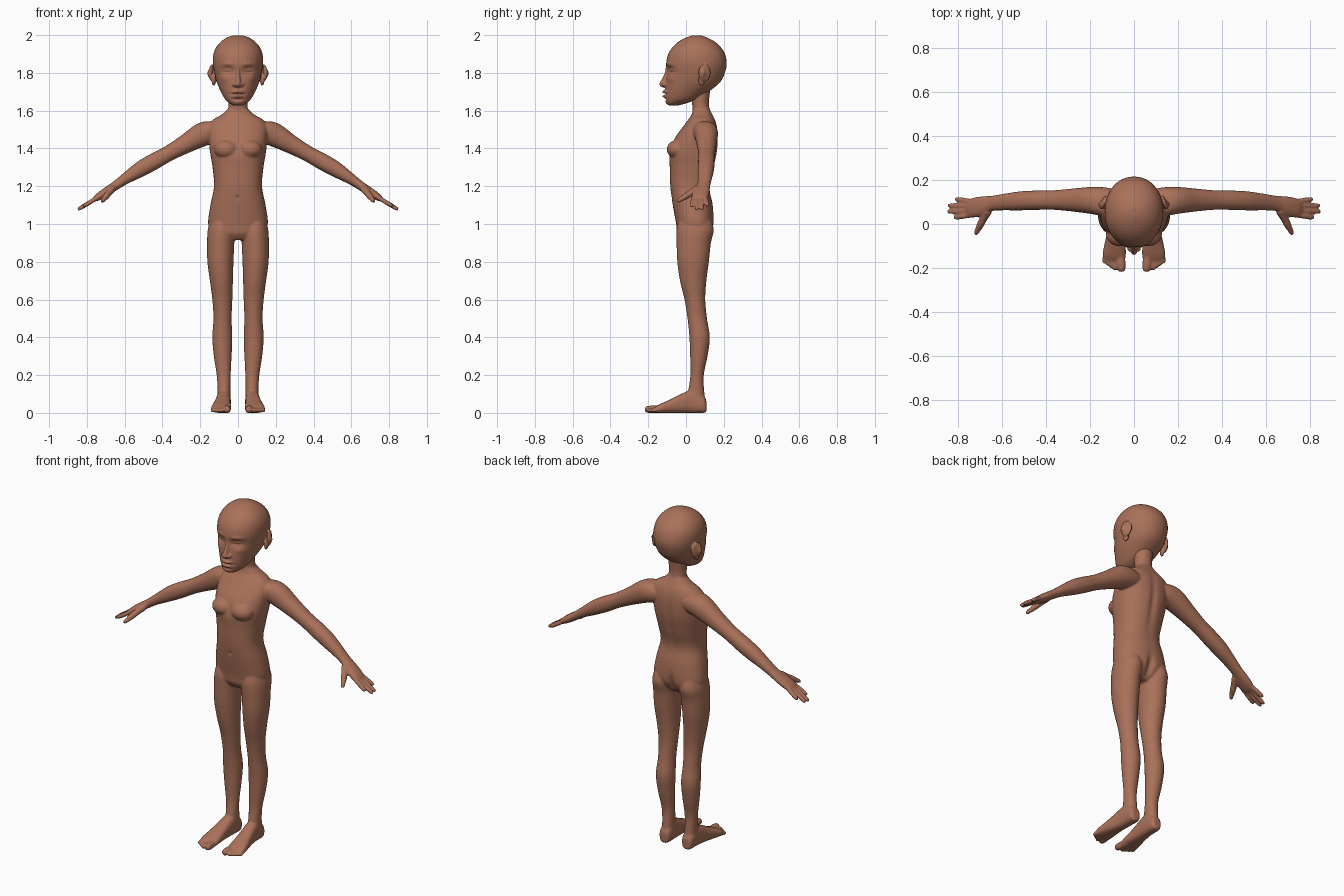
import bpy, bmesh, math
from mathutils import Vector, Matrix

skin = bpy.data.materials.new("brown skin")
skin.diffuse_color = (0.40, 0.165, 0.10, 1)

X, Y, Z = Vector((1, 0, 0)), Vector((0, 1, 0)), Vector((0, 0, 1))


def catmull(rows, steps):
    """Smoothly interpolate rows of numbers."""
    out = []
    for i in range(len(rows) - 1):
        a, b, c, d = (rows[min(max(k, 0), len(rows) - 1)] for k in (i - 1, i, i + 1, i + 2))
        for s in range(steps):
            t = s / steps
            out.append([0.5 * (2 * q + (r - p) * t + (2 * p - 5 * q + 4 * r - w) * t * t
                               + (3 * q - p - 3 * r + w) * t ** 3) for p, q, r, w in zip(a, b, c, d)])
    return out + [list(rows[-1])]


def loft(bm, rows, u, v, power=2.0, side=1, n=40):
    """Skin through rows of (x, y, z, radius along u, radius along v)."""
    rings = []
    for x, y, z, ru, rv in catmull(rows, 6):
        ring = []
        for k in range(n):
            a = 2 * math.pi * k / n
            c, s = math.cos(a), math.sin(a)
            p = Vector((x, y, z)) + u * ru * math.copysign(abs(c) ** (2 / power), c) \
                + v * rv * math.copysign(abs(s) ** (2 / power), s)
            ring.append(bm.verts.new((p.x * side, p.y, p.z)))
        rings.append(ring)
    for r0, r1 in zip(rings, rings[1:]):
        for k in range(n):
            bm.faces.new((r0[k], r0[(k + 1) % n], r1[(k + 1) % n], r1[k]))
    bm.faces.new(rings[0])
    bm.faces.new(rings[-1])


def column(bm, rows, power=2.0, side=1):
    """Upright loft from rows of (z, centre x, half width, front y, back y)."""
    loft(bm, [(cx, (f + b) / 2, z, hx, (b - f) / 2) for z, cx, hx, f, b in rows], X, Y, power, side)


def blob(bm, centre, radii, side=1, turn=0):
    m = Matrix.Translation((centre[0] * side, centre[1], centre[2])) \
        @ Matrix.Rotation(turn * side, 4, 'Z') @ Matrix.Diagonal((*radii, 1))
    bmesh.ops.create_uvsphere(bm, u_segments=24, v_segments=16, radius=1, matrix=m)


def digit(bm, a, b, r0, r1, side):
    """Finger or toe with a rounded tip."""
    a, b = Vector(a), Vector(b)
    d = (b - a).normalized()
    u = d.cross(Z).normalized()
    rows = []
    for t, r in ((0, r0), (0.35, (r0 + r1) / 2), (0.55, r0 * 0.4 + r1 * 0.65), (0.8, r1), (0.94, r1 * 0.8), (1, r1 * 0.35)):
        rows.append((*a.lerp(b, t), r, r))
    loft(bm, rows, u, d.cross(u), side=side, n=16)


def finish(bm, name, voxel, rounds, sculpt):
    """Fuse the parts into one smooth skin, then push in the soft details."""
    bmesh.ops.recalc_face_normals(bm, faces=bm.faces)
    raw = bpy.data.meshes.new(name + "_raw")
    bm.to_mesh(raw)
    bm.free()
    ob = bpy.data.objects.new(name, raw)
    bpy.context.collection.objects.link(ob)
    mod = ob.modifiers.new("fuse", 'REMESH')
    mod.mode, mod.voxel_size = 'VOXEL', voxel
    mod = ob.modifiers.new("soften", 'SMOOTH')
    mod.factor, mod.iterations = 0.5, rounds
    me = bpy.data.meshes.new_from_object(ob.evaluated_get(bpy.context.evaluated_depsgraph_get()))
    ob.modifiers.clear()
    ob.data = me
    for vert in me.vertices:
        p = vert.co.copy()
        for (cx, cy, cz), (rx, ry, rz), push in sculpt:
            q = ((abs(p.x) - cx) / rx) ** 2 + ((p.y - cy) / ry) ** 2 + ((p.z - cz) / rz) ** 2
            if q < 9:
                vert.co += Vector((math.copysign(push[0], p.x), push[1], push[2])) * math.exp(-q)
    me.materials.clear()
    me.materials.append(skin)
    me.polygons.foreach_set("use_smooth", [True] * len(me.polygons))
    return ob


# ---- body: torso and neck
bm = bmesh.new()
column(bm, [(0.915, 0, 0.07, -0.02, 0.09), (0.95, 0, 0.13, -0.045, 0.125), (1.0, 0, 0.158, -0.052, 0.147),
            (1.1, 0, 0.146, -0.07, 0.142), (1.2, 0, 0.127, -0.083, 0.125), (1.3, 0, 0.135, -0.086, 0.148),
            (1.38, 0, 0.148, -0.088, 0.165), (1.45, 0, 0.155, -0.062, 0.17), (1.51, 0, 0.155, -0.02, 0.166),
            (1.55, 0, 0.135, 0.01, 0.155), (1.58, 0, 0.085, 0.03, 0.14), (1.61, 0, 0.052, 0.036, 0.125)], 2.3)
column(bm, [(1.53, 0, 0.06, 0.03, 0.14), (1.6, 0, 0.052, 0.035, 0.126), (1.65, 0, 0.05, 0.03, 0.122),
            (1.72, 0, 0.055, 0.02, 0.13)])

arm_u = Vector((0.55, 0, 0.83))
for s in (1, -1):
    blob(bm, (0.062, -0.045, 1.395), (0.066, 0.057, 0.05), s)          # chest
    # leg
    column(bm, [(1.03, 0.085, 0.06, -0.035, 0.13), (0.97, 0.089, 0.071, -0.05, 0.147),
                (0.9, 0.0915, 0.072, -0.05, 0.132), (0.8, 0.093, 0.069, -0.046, 0.121),
                (0.7, 0.088, 0.061, -0.032, 0.108), (0.6, 0.083, 0.053, -0.008, 0.102),
                (0.5, 0.082, 0.048, 0.008, 0.111), (0.4, 0.083, 0.053, 0.018, 0.126),
                (0.3, 0.081, 0.047, 0.022, 0.114), (0.2, 0.076, 0.037, 0.023, 0.094),
                (0.12, 0.074, 0.034, 0.012, 0.096), (0.04, 0.074, 0.034, 0, 0.106)], side=s)
    # foot and toes
    loft(bm, [(0.074, 0.108, 0.035, 0.022, 0.03), (0.074, 0.09, 0.046, 0.034, 0.046),
              (0.075, 0.03, 0.06, 0.037, 0.06), (0.08, -0.03, 0.049, 0.041, 0.049),
              (0.086, -0.09, 0.034, 0.048, 0.034), (0.09, -0.14, 0.023, 0.053, 0.023),
              (0.088, -0.17, 0.015, 0.046, 0.013)], X, Z, 2.6, s)
    digit(bm, (0.062, -0.13, 0.02), (0.056, -0.218, 0.018), 0.021, 0.019, s)
    for k in range(4):
        digit(bm, (0.088 + 0.013 * k, -0.13, 0.019), (0.086 + 0.0165 * k, -0.212 + 0.011 * k, 0.012), 0.012, 0.0115, s)
    # arm and palm
    loft(bm, [(0.08, 0.095, 1.50, 0.045, 0.06), (0.13, 0.10, 1.49, 0.065, 0.066), (0.19, 0.107, 1.472, 0.064, 0.062),
              (0.28, 0.109, 1.422, 0.05, 0.052), (0.37, 0.109, 1.372, 0.042, 0.044),
              (0.45, 0.108, 1.328, 0.044, 0.044), (0.52, 0.105, 1.288, 0.041, 0.043),
              (0.6, 0.099, 1.237, 0.029, 0.037), (0.65, 0.093, 1.202, 0.024, 0.035),
              (0.70, 0.08, 1.169, 0.023, 0.045), (0.74, 0.073, 1.143, 0.019, 0.044),
              (0.76, 0.072, 1.13, 0.012, 0.036)], arm_u, Y, 2.2, s)
    # fingers and thumb
    for y0, y1, tip in ((0.042, 0.029, 0.82), (0.062, 0.056, 0.85), (0.082, 0.084, 0.848), (0.101, 0.114, 0.815)):
        digit(bm, (0.73, y0, 1.148), (tip, y1, 1.075 + (0.85 - tip) * 0.6), 0.0125, 0.0115, s)
    digit(bm, (0.665, 0.062, 1.188), (0.722, -0.048, 1.117), 0.022, 0.013, s)

finish(bm, "body", 0.0055, 5, [
    ((0, 0.15, 0.97), (0.02, 0.06, 0.06), (0, -0.02, 0)),              # seat cleft
    ((0, 0.17, 1.36), (0.02, 0.06, 0.16), (0, -0.008, 0)),             # spine groove
    ((0, -0.1, 1.40), (0.016, 0.05, 0.04), (0, 0.005, 0)),             # breastbone
    ((0, -0.08, 1.14), (0.009, 0.03, 0.010), (0, 0.007, 0)),           # navel
])

# ---- head: skull, nose, ears
bm = bmesh.new()
column(bm, [(1.627, 0, 0.022, -0.085, -0.045), (1.637, 0, 0.042, -0.104, -0.005), (1.66, 0, 0.068, -0.111, 0.06),
            (1.70, 0, 0.091, -0.111, 0.12), (1.75, 0, 0.112, -0.108, 0.18), (1.80, 0, 0.125, -0.102, 0.206),
            (1.85, 0, 0.133, -0.105, 0.216), (1.90, 0, 0.13, -0.094, 0.206), (1.94, 0, 0.113, -0.068, 0.181),
            (1.97, 0, 0.085, -0.033, 0.145), (1.99, 0, 0.052, 0.008, 0.105), (1.999, 0, 0.02, 0.04, 0.075)], 2.1)
column(bm, [(1.84, 0, 0.008, -0.106, -0.08), (1.80, 0, 0.011, -0.113, -0.08), (1.765, 0, 0.014, -0.129, -0.08),
            (1.743, 0, 0.018, -0.141, -0.08), (1.73, 0, 0.016, -0.136, -0.08), (1.722, 0, 0.01, -0.122, -0.08)])
for s in (1, -1):
    blob(bm, (0.019, -0.111, 1.738), (0.012, 0.015, 0.011), s)         # nostril wing
    blob(bm, (0.137, 0.098, 1.80), (0.012, 0.034, 0.046), s, 0.35)     # ear
    blob(bm, (0.128, 0.083, 1.762), (0.011, 0.018, 0.03), s, 0.3)      # ear lobe

finish(bm, "head", 0.0036, 5, [
    ((0.054, -0.088, 1.812), (0.03, 0.05, 0.02), (0, 0.018, 0)),       # eye socket
    ((0.056, -0.08, 1.811), (0.02, 0.05, 0.012), (0, -0.011, 0)),      # eyelid
    ((0.056, -0.08, 1.806), (0.022, 0.05, 0.0035), (0, 0.006, 0)),     # eye slit
    ((0.056, -0.09, 1.846), (0.03, 0.05, 0.01), (0, -0.005, 0)),       # brow
    ((0.075, -0.07, 1.77), (0.022, 0.05, 0.02), (0, -0.005, 0)),       # cheekbone
    ((0, -0.11, 1.70), (0.028, 0.04, 0.009), (0, -0.015, 0)),          # upper lip
    ((0, -0.11, 1.676), (0.024, 0.04, 0.009), (0, -0.013, 0)),         # lower lip
    ((0, -0.12, 1.688), (0.036, 0.04, 0.004), (0, 0.011, 0)),          # mouth line
    ((0, -0.11, 1.66), (0.03, 0.04, 0.007), (0, 0.007, 0)),            # chin fold
    ((0.148, 0.09, 1.797), (0.02, 0.013, 0.022), (-0.011, 0, 0)),      # ear hollow
])
